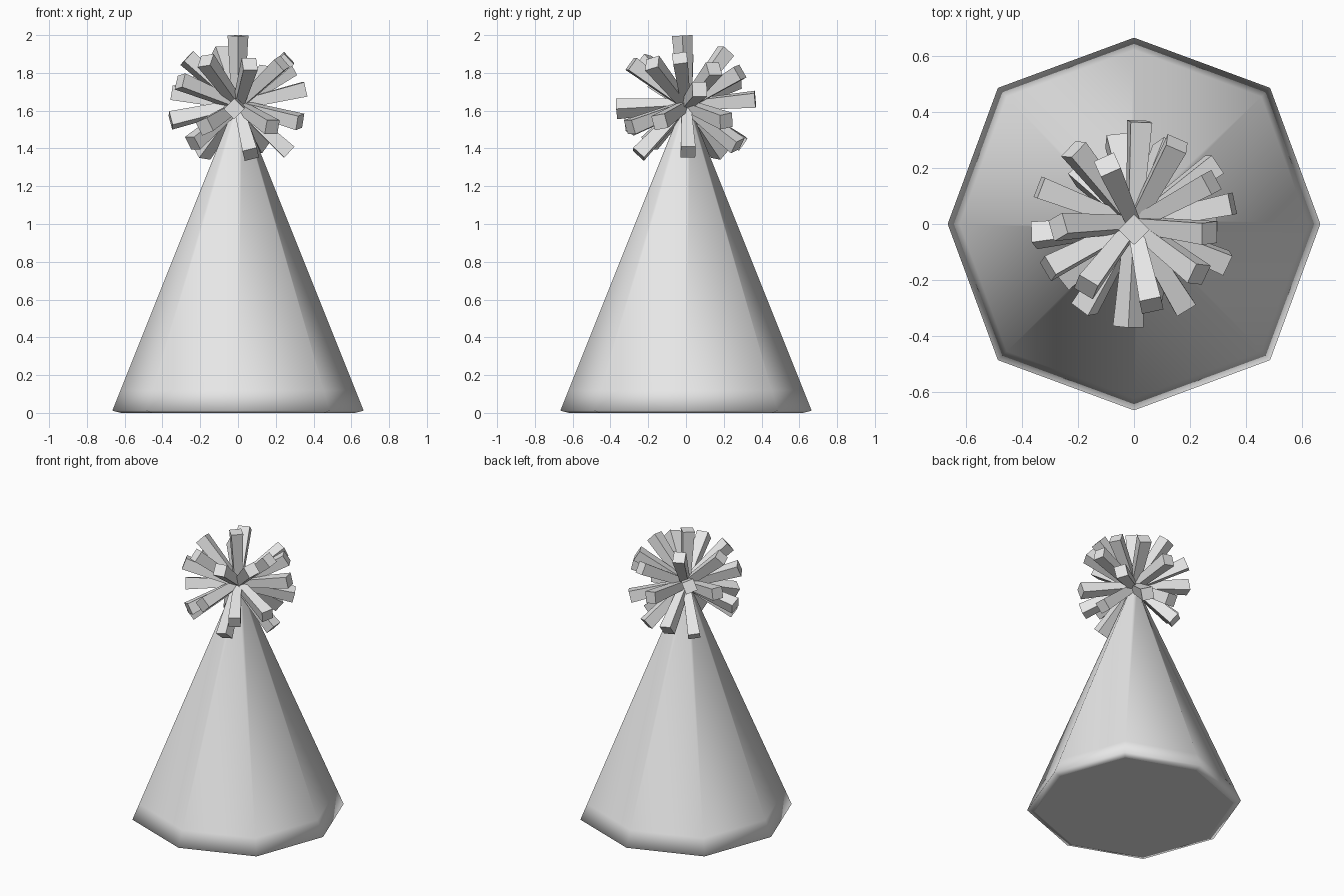
import bpy, bmesh, math
from mathutils import Vector, Matrix

if "Cube" in bpy.data.objects:
    bpy.data.objects.remove(bpy.data.objects["Cube"])

grey = bpy.data.materials.new("plain_grey")
grey.diffuse_color = (0.8, 0.8, 0.8, 1)
grey.use_nodes = True
grey.node_tree.nodes["Principled BSDF"].inputs["Base Color"].default_value = grey.diffuse_color


def make_object(name, bm, smooth):
    bmesh.ops.recalc_face_normals(bm, faces=bm.faces)
    for f in bm.faces:
        f.smooth = smooth
    mesh = bpy.data.meshes.new(name)
    bm.to_mesh(mesh)
    bm.free()
    mesh.materials.append(grey)
    obj = bpy.data.objects.new(name, mesh)
    bpy.context.collection.objects.link(obj)
    return obj


# Hat cone: eight-sided rings from the underside to the tip, smooth shaded
bm = bmesh.new()
rings = []
for r, z in [(0.62, 0.0), (0.665, 0.012), (0.622, 0.12), (0.03, 1.6)]:
    ring = []
    for i in range(8):
        a = i * math.pi / 4
        k = r * (1.033 if i % 2 else 1.0)
        ring.append(bm.verts.new((k * math.cos(a), k * math.sin(a), z)))
    rings.append(ring)
for low, high in zip(rings, rings[1:]):
    for i in range(8):
        j = (i + 1) % 8
        bm.faces.new((low[i], low[j], high[j], high[i]))
base = bm.faces.new(rings[0])
bm.faces.new(rings[-1])
cone = make_object("hat_cone", bm, True)
# Flat underside
for f in cone.data.polygons:
    if len(f.vertices) == 8:
        f.use_smooth = False

# Pompom: slightly flared square strips radiating from one centre
centre = Vector((0, 0, 1.63))
tips = [
    (0, -0.02, 2.0), (0.02, 0.36, 1.66), (-0.02, -0.36, 1.61),
    # upper strips
    (-0.09, 0.20, 1.90), (0.25, -0.03, 1.86), (-0.25, -0.01, 1.86),
    (0.06, -0.28, 1.84), (-0.16, -0.21, 1.85), (0.22, -0.17, 1.84),
    (0.26, 0.14, 1.81), (0.15, 0.28, 1.80), (-0.21, 0.26, 1.76),
    # middle strips
    (0.34, 0.07, 1.71), (0.33, -0.14, 1.54), (-0.35, -0.04, 1.55),
    (-0.31, 0.12, 1.69), (-0.27, -0.14, 1.74), (-0.17, -0.29, 1.52),
    (0.17, -0.28, 1.52), (0.27, 0.20, 1.55),
    # lower strips
    (0.07, -0.26, 1.36), (0.25, 0.01, 1.40), (-0.20, 0.19, 1.36),
    (0.12, 0.28, 1.41), (-0.25, -0.20, 1.42), (-0.06, 0.29, 1.43),
]
bm = bmesh.new()
for n, tip in enumerate(tips):
    direction = (Vector(tip) - centre).normalized()
    twist = math.radians(45 if n in (0, 2) else 10 * (n % 3))
    turn = (Matrix.Translation(centre)
            @ direction.to_track_quat('Z', 'Y').to_matrix().to_4x4()
            @ Matrix.Rotation(twist, 4, 'Z'))
    loops = []
    for half, z in [(0.024, 0.0), (0.039, 0.368)]:
        loops.append([bm.verts.new(turn @ Vector((x * half, y * half, z)))
                      for x, y in [(-1, -1), (1, -1), (1, 1), (-1, 1)]])
    inner, outer = loops
    bm.faces.new(inner[::-1])
    bm.faces.new(outer)
    for i in range(4):
        j = (i + 1) % 4
        bm.faces.new((inner[i], inner[j], outer[j], outer[i]))
make_object("pompom_strips", bm, False)
